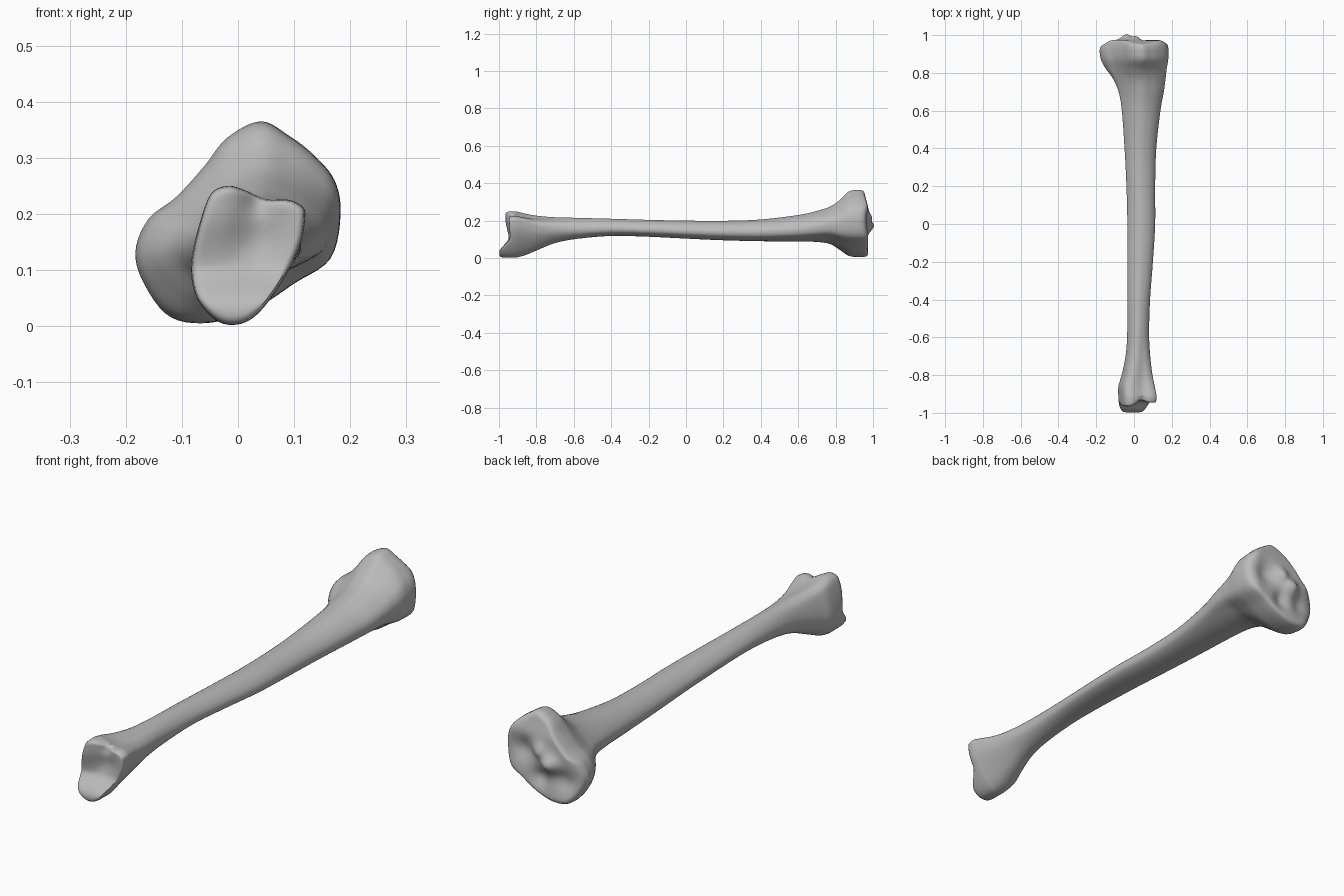
import bpy, bmesh, math

if "Cube" in bpy.data.objects:
    bpy.data.objects.remove(bpy.data.objects["Cube"], do_unlink=True)

# Cross-sections as x, z outlines, counter-clockwise from the left side
SHAFT = [(1, .42), (.97, .6), (.87, .78), (.72, .92), (.52, 1), (.33, .95), (.17, .82), (.05, .64),
         (0, .45), (.04, .26), (.14, .1), (.32, .01), (.5, 0), (.68, .04), (.84, .12), (.96, .25)]
KNEE = [(.183, .2), (.172, .26), (.135, .305), (.09, .34), (.04, .365), (-.02, .335), (-.06, .285), (-.11, .23),
        (-.16, .19), (-.183, .13), (-.165, .07), (-.12, .015), (-.05, .005), (.03, .03), (.1, .075), (.165, .12)]
ANKLE = [(.12, .19), (.116, .212), (.09, .225), (.05, .226), (.01, .243), (-.02, .25), (-.05, .235), (-.07, .18),
         (-.083, .12), (-.083, .08), (-.07, .04), (-.035, .005), (.005, .002), (.04, .025), (.08, .08), (.11, .14)]

# Stations along the bone: y, x low, x high, z low, z high, share of the end outline
STATIONS = [
    (-.91, -.083, .12, .002, .25, 1), (-.86, -.083, .11, .015, .238, .95), (-.8, -.066, .098, .04, .228, .75),
    (-.7, -.045, .086, .08, .219, .4), (-.58, -.036, .08, .103, .215, .1), (-.4, -.035, .085, .118, .21, 0),
    (-.2, -.035, .1, .114, .204, 0), (0, -.035, .112, .104, .2, 0), (.2, -.04, .112, .095, .199, 0),
    (.4, -.05, .118, .09, .206, 0), (.6, -.066, .14, .088, .23, .15), (.7, -.085, .158, .086, .252, .4),
    (.77, -.115, .167, .075, .275, .65), (.82, -.15, .173, .045, .308, .85), (.87, -.175, .181, .012, .355, 1),
    (.92, -.183, .183, .005, .365, 1)]


def spline(a, b, c, d, t):
    """Point between b and c on a smooth curve through all four."""
    return [q + .5 * t * (r - p + t * (2 * p - 5 * q + 4 * r - s + t * (3 * (q - r) + s - p)))
            for p, q, r, s in zip(a, b, c, d)]


def closed_outline(points, steps=5):
    """Smooth the outline and fit it to the unit square."""
    n = len(points)
    fine = [spline(points[i - 1], points[i], points[(i + 1) % n], points[(i + 2) % n], k / steps)
            for i in range(n) for k in range(steps)]
    low = [min(axis) for axis in zip(*fine)]
    high = [max(axis) for axis in zip(*fine)]
    return [[(v - l) / (h - l) for v, l, h in zip(p, low, high)] for p in fine]


def ramp(v, a, b):
    t = max(0, min(1, (v - a) / (b - a)))
    return t * t * (3 - 2 * t)


def bump(x, z, cx, cz, size):
    return math.exp(-((x - cx) ** 2 + (z - cz) ** 2) / size ** 2)


def knee_face(x, z):
    """Two shallow dishes with a raised spine between them."""
    y = .974 - .03 * ramp(x, -.11, -.19) - .02 * ramp(x, .13, .19) - .02 * ramp(z, .26, .36)
    y += .033 * bump(x, z, -.04, .17, .035) + .022 * bump(x, z, .01, .215, .03)
    return y - .022 * bump(x, z, -.1, .11, .05) - .022 * bump(x, z, .09, .2, .05) - .02 * bump(x, z, .01, .1, .035)


def ankle_face(x, z):
    """Hollow joint face with a projecting lower knob."""
    y = -.948 - .05 * ramp(z, .11, .03) - .018 * ramp(x, .05, -.03) * ramp(z, .1, .2)
    return y + .02 * bump(x, z, .03, .15, .06) + .015 * bump(x, z, .035, .225, .025)


shaft, knee, ankle = map(closed_outline, (SHAFT, KNEE, ANKLE))


def ring_at(station):
    y, x0, x1, z0, z1, w = station
    w = max(0, min(1, w))
    end = knee if y > 0 else ankle
    return [(x0 + (x1 - x0) * (a[0] + (b[0] - a[0]) * w), y,
             z0 + (z1 - z0) * (a[1] + (b[1] - a[1]) * w)) for a, b in zip(shaft, end)]


def cap_rings(rim, face, side):
    """Round the rim over, then close the end with shrinking rings on the joint face."""
    cx = sum(p[0] for p in rim) / len(rim)
    cz = sum(p[2] for p in rim) / len(rim)
    rings = []
    for scale, drop in ((.995, .022), (.975, .009), (.94, .002), (.88, 0), (.8, 0), (.7, 0), (.6, 0),
                        (.5, 0), (.4, 0), (.3, 0), (.2, 0), (.1, 0), (.02, 0)):
        flat = [(cx + (x - cx) * scale, cz + (z - cz) * scale) for x, _, z in rim]
        rings.append([(x, face(x, z) - side * drop, z) for x, z in flat])
    return rings


# Loft the shaft through the stations
body = []
last = len(STATIONS) - 1
for i in range(last):
    quad = [STATIONS[max(0, min(last, i + k))] for k in (-1, 0, 1, 2)]
    body += [ring_at(spline(*quad, k / 5)) for k in range(5)]
body.append(ring_at(STATIONS[-1]))
rings = cap_rings(body[0], ankle_face, -1)[::-1] + body + cap_rings(body[-1], knee_face, 1)

bm = bmesh.new()
loops = [[bm.verts.new(p) for p in ring] for ring in rings]
for a, b in zip(loops, loops[1:]):
    for i in range(len(a)):
        bm.faces.new((a[i - 1], a[i], b[i], b[i - 1]))
bm.faces.new(loops[0])
bm.faces.new(loops[-1])
bmesh.ops.recalc_face_normals(bm, faces=bm.faces)
mesh = bpy.data.meshes.new("leg_bone")
bm.to_mesh(mesh)
bm.free()

# Plain grey bone surface
grey = bpy.data.materials.new("bone_grey")
grey.use_nodes = True
colour = (.5, .5, .5, 1)
grey.diffuse_color = colour
grey.node_tree.nodes["Principled BSDF"].inputs["Base Color"].default_value = colour
mesh.materials.append(grey)

bone = bpy.data.objects.new("leg_bone", mesh)
bpy.context.collection.objects.link(bone)
bpy.context.view_layer.objects.active = bone
bone.select_set(True)
bpy.ops.object.shade_smooth_by_angle(angle=math.radians(60))
